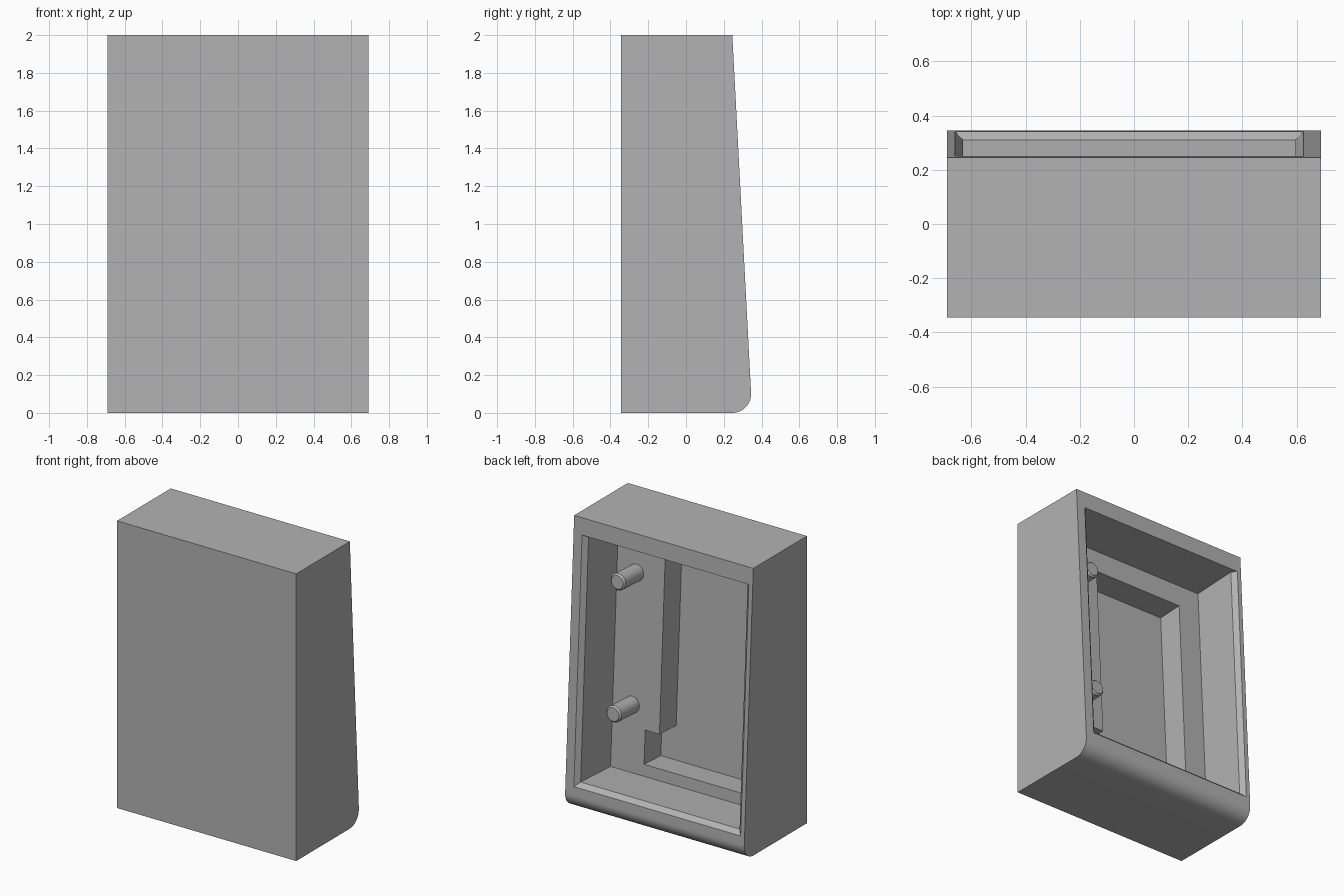
import bpy, bmesh, math
from mathutils import Matrix

if "Cube" in bpy.data.objects:
    bpy.data.objects.remove(bpy.data.objects["Cube"], do_unlink=True)

TILT = math.radians(3)
HALF_W, FRONT, BACK, HEIGHT, FILLET = 0.69, -0.345, 0.35, 2.0, 0.1

grey = bpy.data.materials.new("plain grey")
grey.use_nodes = True
grey.diffuse_color = (0.45, 0.45, 0.45, 1)
grey.node_tree.nodes["Principled BSDF"].inputs["Base Color"].default_value = grey.diffuse_color

# Frame of the sloping back: local x across, y up the slope, z outward
slope = Matrix(((1, 0, 0, 0),
                (0, -math.sin(TILT), math.cos(TILT), BACK),
                (0, math.cos(TILT), math.sin(TILT), 0),
                (0, 0, 0, 1)))


def loft(name, rings, matrix):
    """Closed solid through stacked outlines, each given as (points, level)."""
    bm = bmesh.new()
    loops = [[bm.verts.new(matrix @ Matrix.Translation((x, y, w)).translation)
              for x, y in pts] for pts, w in rings]
    n = len(loops[0])
    for a, b in zip(loops, loops[1:]):
        for i in range(n):
            j = (i + 1) % n
            bm.faces.new((a[i], a[j], b[j], b[i]))
    bm.faces.new(loops[0])
    bm.faces.new(loops[-1])
    bmesh.ops.recalc_face_normals(bm, faces=bm.faces)
    mesh = bpy.data.meshes.new(name)
    bm.to_mesh(mesh)
    bm.free()
    mesh.materials.append(grey)
    obj = bpy.data.objects.new(name, mesh)
    bpy.context.collection.objects.link(obj)
    return obj


def activate(obj):
    bpy.ops.object.select_all(action='DESELECT')
    obj.select_set(True)
    bpy.context.view_layer.objects.active = obj


def cut(obj, cutter):
    mod = obj.modifiers.new("cut", 'BOOLEAN')
    mod.operation, mod.solver, mod.object = 'DIFFERENCE', 'EXACT', cutter
    activate(obj)
    bpy.ops.object.modifier_apply(modifier=mod.name)
    bpy.data.objects.remove(cutter, do_unlink=True)


def rect(x0, x1, y0, y1):
    return [(x0, y0), (x1, y0), (x1, y1), (x0, y1)]


def circle(x, y, r, n=32):
    return [(x + r * math.cos(math.tau * i / n), y + r * math.sin(math.tau * i / n))
            for i in range(n)]


# Housing: side profile with a rounded lower back edge, extruded across x
centre = BACK - FILLET * (math.tan(TILT) + 1 / math.cos(TILT))
profile = [(FRONT, HEIGHT), (FRONT, 0)]
for i in range(17):
    a = -math.pi / 2 + (math.pi / 2 + TILT) * i / 16
    profile.append((centre + FILLET * math.cos(a), FILLET + FILLET * math.sin(a)))
profile.append((BACK - HEIGHT * math.tan(TILT), HEIGHT))
across = Matrix(((0, 0, 1, 0), (1, 0, 0, 0), (0, 1, 0, 0), (0, 0, 0, 1)))
housing = loft("housing", [(profile, -HALF_W), (profile, HALF_W)], across)

# Main cavity, flared at the sides and bottom of its opening
LEFT, RIGHT, LOW, TOP, FLARE, DEPTH = 0.595, -0.63, 0.195, 1.885, 0.03, 0.36


def opening(grow):
    return rect(RIGHT - grow, LEFT + grow, LOW - grow, TOP)


cut(housing, loft("cavity_cutter", [(opening(2 * FLARE), FLARE), (opening(0), -FLARE),
                                    (opening(0), -DEPTH)], slope))

# Deeper pocket in the cavity floor, with a side notch at the bottom
pocket = [(-0.464, 0.276), (0.34, 0.276), (0.34, 0.51),
          (0.23, 0.51), (0.23, 1.731), (-0.464, 1.731)]
cut(housing, loft("pocket_cutter", [(pocket, -0.3), (pocket, -0.545)], slope))

# Two mounting pegs with chamfered tips
pegs = []
for name, height in (("upper_peg", 1.56), ("lower_peg", 0.657)):
    full, tip = circle(0.447, height, 0.057), circle(0.447, height, 0.046)
    pegs.append(loft(name, [(full, -DEPTH - 0.01), (full, -0.162), (tip, -0.15)], slope))

for obj in [housing] + pegs:
    activate(obj)
    bpy.ops.object.shade_smooth_by_angle(angle=math.radians(30))
